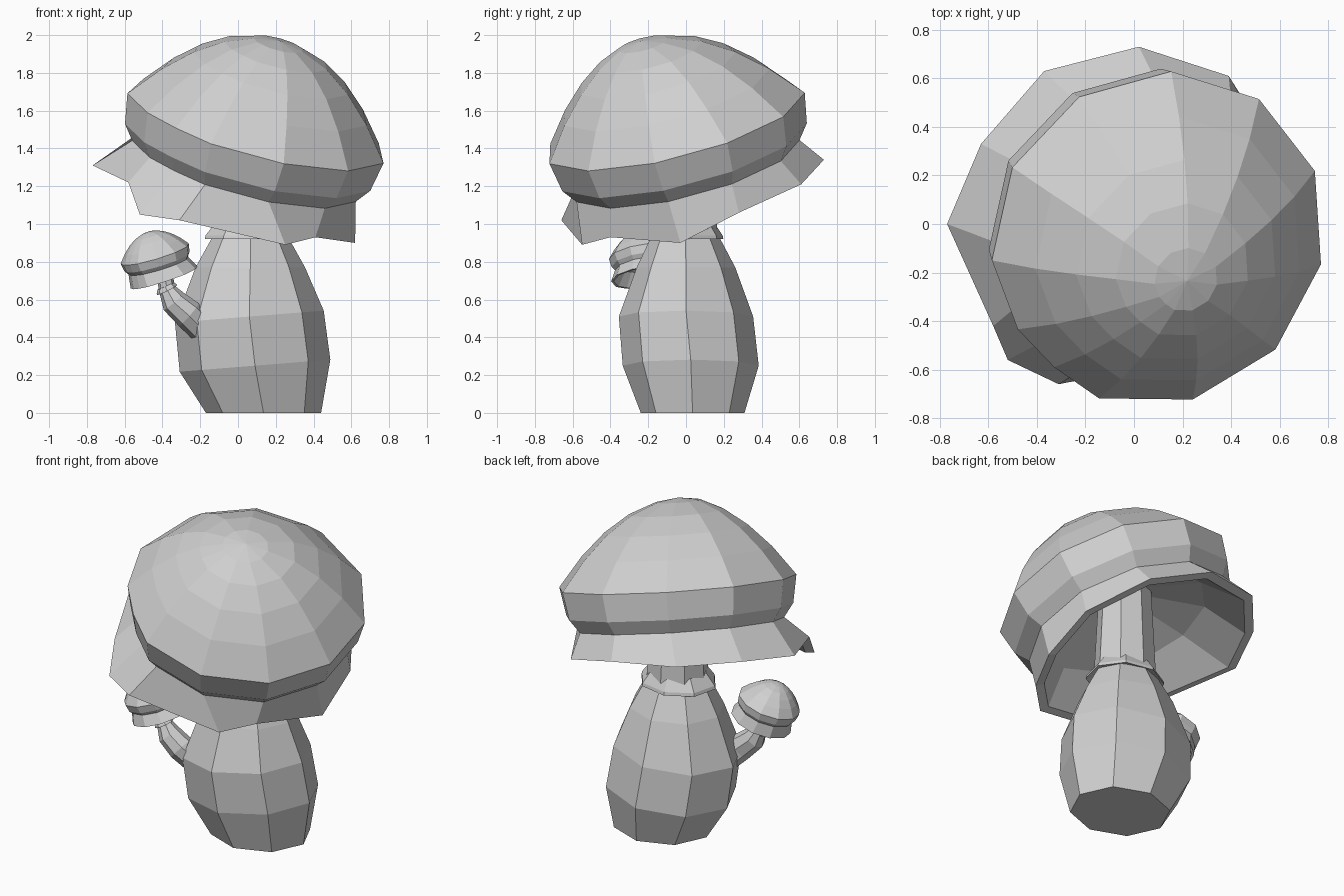
import bpy, bmesh, math
from mathutils import Vector

if "Cube" in bpy.data.objects:
    bpy.data.objects.remove(bpy.data.objects["Cube"], do_unlink=True)

grey = bpy.data.materials.new("plain_grey")
grey.use_nodes = True
GREY = (0.63, 0.63, 0.63, 1)
grey.diffuse_color = GREY
grey.node_tree.nodes["Principled BSDF"].inputs["Base Color"].default_value = GREY


def ring(centre, axis, radius, sides, phase=0, squash=1):
    """Points of a tilted polygon; radius 0 gives a single tip."""
    turn = Vector((0, 0, 1)).rotation_difference(Vector(axis))
    points = []
    for i in range(sides if radius > 0 else 1):
        a = math.radians(phase) + math.tau * i / sides
        spot = Vector((math.cos(a), math.sin(a) * squash, 0)) * radius
        points.append(Vector(centre) + turn @ spot)
    return points


def clip_corner(points, at=6):
    """Replace one polygon corner with a short edge."""
    if len(points) == 1:
        return points
    before, corner, after = points[at - 1:at + 2]
    cut = [corner.lerp(before, .2), corner.lerp(after, .4)]
    return points[:at] + cut + points[at + 1:]


def skin(name, rings):
    """Flat-shaded skin over successive rings of points, closed at both ends."""
    bm = bmesh.new()
    loops = [[bm.verts.new(p) for p in points] for points in rings]
    sides = max(len(loop) for loop in loops)
    for low, high in zip(loops, loops[1:]):
        for i in range(sides):
            j = (i + 1) % sides
            corners = [low[i % len(low)], low[j % len(low)],
                       high[j % len(high)], high[i % len(high)]]
            bm.faces.new(list(dict.fromkeys(corners)))
    for loop in (loops[0], loops[-1]):
        if len(loop) > 1:
            bm.faces.new(loop)
    bmesh.ops.recalc_face_normals(bm, faces=bm.faces)
    mesh = bpy.data.meshes.new(name)
    bm.to_mesh(mesh)
    bm.free()
    mesh.materials.append(grey)
    bpy.context.collection.objects.link(bpy.data.objects.new(name, mesh))


# Cap profiles as radius, height along the axis, and forward drift of the ring
DOME = [(0, .47, .06), (.135, .45, .06), (.285, .395, .035), (.43, .30, .02),
        (.57, .17, .01), (.71, 0, 0), (.68, -.165, 0), (.62, -.245, 0)]
HOLLOW = [(.49, -.22, 0), (.15, -.06, 0), (0, -.05, 0)]


def cap(name, centre, axis, rim, scale=1, phase=22):
    """Dome, flared skirt down to the rim, thick lip and hollow underside."""
    centre, axis = Vector(centre), Vector(axis).normalized()

    def rings(profile):
        return [clip_corner(ring(centre + (axis * h - Vector((0, d, 0))) * scale,
                                 axis, r * scale, 11, phase)) for r, h, d in profile]
    middle = sum(rim, Vector()) / len(rim)
    lip = [p.lerp(middle, .08) for p in rim]
    skin(name, rings(DOME) + [rim, lip] + rings(HOLLOW))


# Large cap with an uneven skirt rim
RIM = [(.60, .28, 1.06), (.39, .61, 1.21), (.02, .73, 1.34), (-.37, .63, 1.37),
       (-.63, .33, 1.36), (-.77, 0, 1.31), (-.58, -.42, 1.22), (-.52, -.56, 1.05),
       (-.31, -.66, 1.02), (.25, -.55, .89), (.41, -.40, .93), (.62, -.03, .90)]
cap("large_cap", (.10, -.06, 1.53), (.27, -.26, 1), [Vector(p) for p in RIM])

# Small cap leaning outward
cap("small_cap", (-.44, -.22, .84), (-.30, -.15, 1),
    clip_corner(ring((-.39, -.21, .715), (-.33, -.12, 1), .188, 11, 10)), .268, 10)

# Large stem, slightly flattened front to back
UP = (0, 0, 1)
STEM = [((.135, .035, 0), UP, .305), ((.09, .025, .25), (-.08, 0, 1), .40),
        ((.06, 0, .51), (-.08, 0, 1), .395), ((.065, 0, .77), UP, .29),
        ((.065, -.005, .95), UP, .19), ((.06, -.01, 1.52), UP, .16)]
skin("large_stem", [ring(*s, 8, 0, .9) for s in STEM])

# Flared collar under the large cap
COLLAR = [(.15, .94), (.24, .92), (.235, .94), (.18, 1.01), (.15, 1.01)]
skin("large_collar", [ring((.06, -.01, z), UP, r, 8, 10, .88) for r, z in COLLAR])

# Small curved stem growing from the large one, with its own collar
BRANCH = [((-.19, -.16, .45), (-.85, -.1, .6), .08),
          ((-.26, -.20, .52), (-.8, -.1, .7), .08),
          ((-.34, -.21, .59), (-.7, -.1, .8), .07),
          ((-.375, -.21, .655), (-.4, -.1, 1), .045),
          ((-.41, -.21, .83), (-.3, -.1, 1), .04)]
skin("small_stem", [ring(*s, 8) for s in BRANCH])
LEAN = Vector((-.5, -.1, 1)).normalized()
CUFF = [(.04, .005), (.06, 0), (.057, .01), (.045, .025), (.04, .025)]
skin("small_collar", [ring(Vector((-.375, -.21, .65)) + LEAN * h, LEAN, r, 8)
                      for r, h in CUFF])
